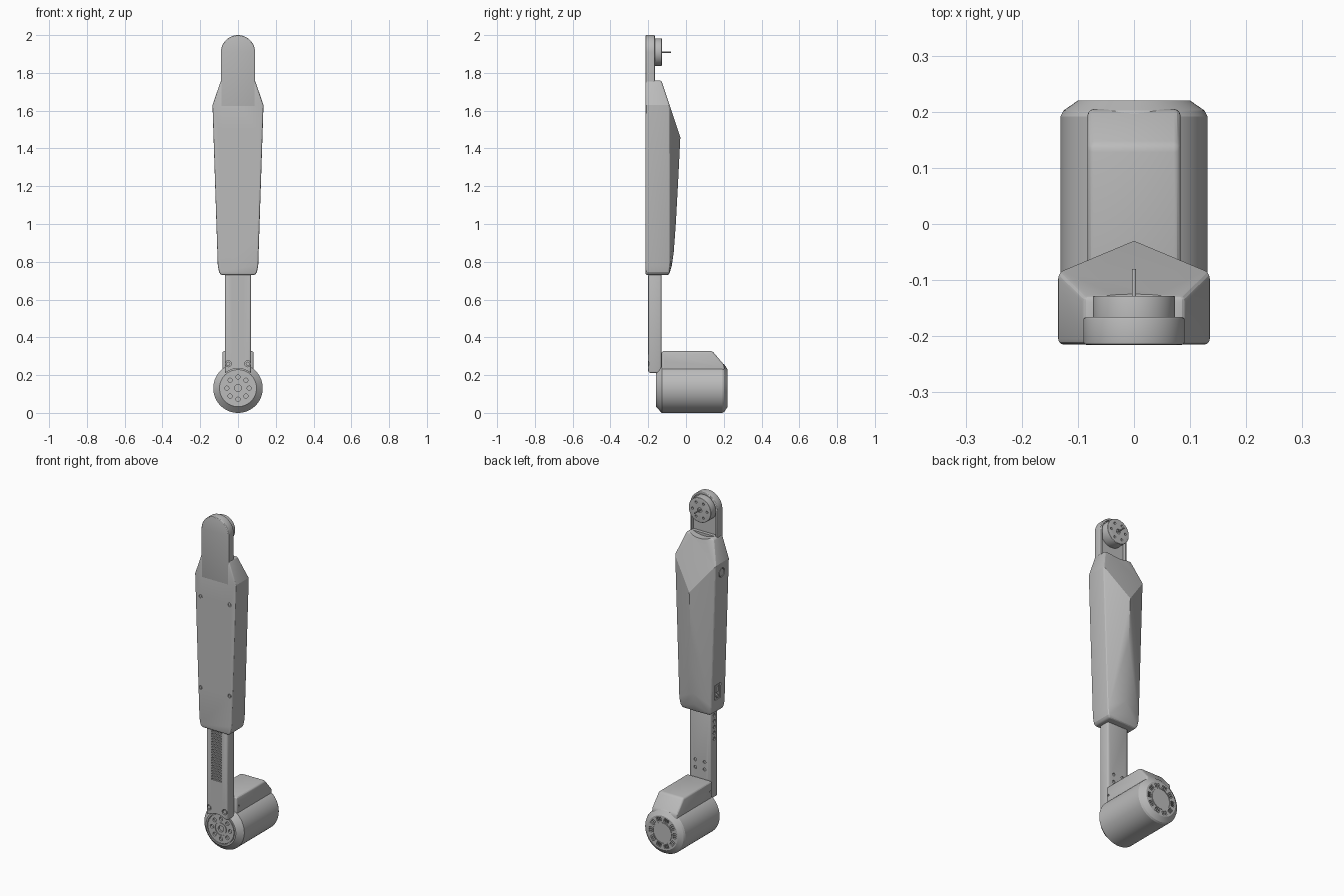
import bpy, bmesh, math
from mathutils import Matrix, Vector

if "Cube" in bpy.data.objects:
    bpy.data.objects.remove(bpy.data.objects["Cube"], do_unlink=True)

grey = bpy.data.materials.new("body grey")
grey.use_nodes = True
grey.diffuse_color = (0.5, 0.5, 0.5, 1)
grey.node_tree.nodes["Principled BSDF"].inputs["Base Color"].default_value = (0.5, 0.5, 0.5, 1)

TURN = {"y": Matrix.Rotation(math.pi / 2, 4, "X"), "x": Matrix.Rotation(math.pi / 2, 4, "Y")}
MOTOR_Z = 0.131
TOP_Z = 1.91


def add_box(bm, center, size, spin=0):
    m = Matrix.Translation(center) @ Matrix.Rotation(spin, 4, "Y") @ Matrix.Diagonal((*size, 1))
    bmesh.ops.create_cube(bm, size=1, matrix=m)


def add_cyl(bm, center, radius, depth, axis="y", sides=24):
    bmesh.ops.create_cone(bm, cap_ends=True, segments=sides, radius1=radius, radius2=radius,
                          depth=depth, matrix=Matrix.Translation(center) @ TURN[axis])


def add_prism(bm, points, offset):
    face = bm.faces.new([bm.verts.new(p) for p in points])
    ext = bmesh.ops.extrude_face_region(bm, geom=[face])
    moved = [g for g in ext["geom"] if isinstance(g, bmesh.types.BMVert)]
    bmesh.ops.translate(bm, verts=moved, vec=offset)


def capsule(radius, low, y):
    arc = [(radius * math.cos(math.pi * i / 32), y, TOP_Z + radius * math.sin(math.pi * i / 32))
           for i in range(33)]
    return arc + [(-radius, y, low), (radius, y, low)]


def finish(name, bm, bevel=0, cutter=None, limit=30, smooth=25):
    """Turn a bmesh into a finished object, bevelled first and then cut."""
    bmesh.ops.recalc_face_normals(bm, faces=bm.faces)
    mesh = bpy.data.meshes.new(name)
    bm.to_mesh(mesh)
    bm.free()
    mesh.materials.append(grey)
    ob = bpy.data.objects.new(name, mesh)
    bpy.context.collection.objects.link(ob)
    bpy.ops.object.select_all(action="DESELECT")
    ob.select_set(True)
    bpy.context.view_layer.objects.active = ob
    if bevel:
        mod = ob.modifiers.new("round", "BEVEL")
        mod.width, mod.segments = bevel, 3
        mod.limit_method, mod.angle_limit = "ANGLE", math.radians(limit)
        bpy.ops.object.modifier_apply(modifier=mod.name)
    if cutter:
        bmesh.ops.recalc_face_normals(cutter, faces=cutter.faces)
        cut_mesh = bpy.data.meshes.new("cutter")
        cutter.to_mesh(cut_mesh)
        cutter.free()
        cut_ob = bpy.data.objects.new("cutter", cut_mesh)
        cut_ob.hide_render = True
        bpy.context.collection.objects.link(cut_ob)
        mod = ob.modifiers.new("cut", "BOOLEAN")
        mod.operation, mod.solver, mod.object = "DIFFERENCE", "EXACT", cut_ob
        bpy.ops.object.modifier_apply(modifier=mod.name)
        bpy.data.objects.remove(cut_ob, do_unlink=True)
    bpy.ops.object.shade_smooth_by_angle(angle=math.radians(smooth))
    return ob


# Faceted upper shell: flat front, ridged back, sloped facet near the top
FRONT = -0.215
bm = bmesh.new()
for z, w, back in [(0.73, 0.09, -0.093), (0.745, 0.1, -0.088), (0.78, 0.107, -0.085),
                   (1.63, 0.135, -0.0867), (1.76, 0.09, -0.13)]:
    for x in (-w, w):
        bm.verts.new((x, FRONT, z))
        bm.verts.new((x, back, z))
for z, y in [(0.73, -0.09), (0.78, -0.075), (0.85, -0.065), (1.0, -0.054), (1.2, -0.043), (1.46, -0.03)]:
    bm.verts.new((0, y, z))
hull = bmesh.ops.convex_hull(bm, input=bm.verts)
spare = {g for g in hull["geom_interior"] + hull["geom_unused"] if isinstance(g, bmesh.types.BMVert)}
bmesh.ops.delete(bm, geom=list(spare), context="VERTS")
bmesh.ops.dissolve_limit(bm, angle_limit=math.radians(0.6), verts=bm.verts, edges=bm.edges)
cut = bmesh.new()
add_cyl(cut, (0, -0.065, TOP_Z), 0.165, 0.2, sides=64)
shell_screws = [(x, z) for x in (-0.095, 0.095) for z in (0.965, 1.505)]
for x, z in shell_screws:
    add_cyl(cut, (x, FRONT, z), 0.011, 0.012)
add_cyl(cut, (-0.135, -0.145, 1.57), 0.027, 0.016, "x", 32)
add_box(cut, (-0.11, -0.14, 0.86), (0.014, 0.055, 0.09))
finish("upper_shell", bm, 0.01, cut, limit=32, smooth=20)

# Rounded head plate with a recess behind it
bm, cut = bmesh.new(), bmesh.new()
add_prism(bm, capsule(0.09, 1.62, FRONT - 0.0004), (0, 0.05, 0))
add_prism(cut, capsule(0.079, 1.7, -0.185), (0, 0.05, 0))
finish("head_plate", bm, 0.005, cut, limit=40)

# Round output flange with bolt holes and a thin pin
bm, cut = bmesh.new(), bmesh.new()
add_cyl(bm, (0, -0.158, TOP_Z), 0.073, 0.06, sides=64)
for i in range(6):
    a = math.tau * i / 6
    add_cyl(cut, (0.048 * math.cos(a), -0.128, TOP_Z + 0.048 * math.sin(a)), 0.007, 0.02, sides=16)
add_cyl(cut, (0, -0.128, TOP_Z), 0.014, 0.012)
finish("head_flange", bm, 0.003, cut)
bm = bmesh.new()
add_cyl(bm, (0, -0.11, TOP_Z), 0.004, 0.06, sides=16)
finish("head_pin", bm)

# Side button, side socket and shell screws
bm = bmesh.new()
add_cyl(bm, (-0.128, -0.145, 1.57), 0.023, 0.01, "x", 32)
finish("side_button", bm, 0.002)
bm = bmesh.new()
add_box(bm, (-0.104, -0.14, 0.875), (0.01, 0.03, 0.035))
add_cyl(bm, (-0.104, -0.14, 0.835), 0.01, 0.01, "x")
finish("side_socket", bm)
bm = bmesh.new()
for x, z in shell_screws:
    add_cyl(bm, (x, FRONT + 0.004, z), 0.007, 0.006)
finish("shell_screws", bm)

# Narrow lower arm: front slots, side ports, rear holes and a rounded notch over the motor
bm, cut = bmesh.new(), bmesh.new()
add_box(bm, (0, -0.165, 0.475), (0.14, 0.07, 0.53))
add_cyl(cut, (0, -0.15, MOTOR_Z), 0.104, 0.2, sides=64)
for i in range(19):
    add_box(cut, (0, -0.2, 0.435 + i * 0.0157), (0.066, 0.014, 0.008))
for i in range(5):
    add_cyl(cut, (-0.07, -0.165, 0.56 + i * 0.035), 0.01, 0.012, "x")
for x in (-0.03, 0.03):
    for z in (0.38, 0.425):
        add_cyl(cut, (x, -0.13, z), 0.009, 0.012)
    add_cyl(cut, (math.copysign(0.052, x), -0.2, 0.26), 0.016, 0.02)
finish("lower_arm", bm, 0.012, cut)
bm = bmesh.new()
for x in (-0.052, 0.052):
    add_cyl(bm, (x, -0.193, 0.26), 0.011, 0.01)
finish("arm_bolts", bm)

# Motor housing: turned profile along y, with grooves on the front face
profile = [(0, -0.148), (0.018, -0.148), (0.018, -0.16), (0.034, -0.16), (0.034, -0.156),
           (0.038, -0.156), (0.038, -0.16), (0.085, -0.16), (0.085, -0.154), (0.089, -0.154),
           (0.089, -0.16), (0.098, -0.16), (0.131, -0.128), (0.131, 0.192), (0.126, 0.202),
           (0.1, 0.22), (0.062, 0.22), (0.062, 0.217), (0.059, 0.217), (0.059, 0.22), (0, 0.22)]
bm = bmesh.new()
verts = [bm.verts.new((r, y, MOTOR_Z)) for r, y in profile]
edges = [bm.edges.new(pair) for pair in zip(verts, verts[1:])]
bmesh.ops.spin(bm, geom=verts + edges, cent=(0, 0, MOTOR_Z), axis=(0, 1, 0),
               angle=math.tau, steps=72, use_merge=True)
bmesh.ops.remove_doubles(bm, verts=bm.verts, dist=0.0001)
cut = bmesh.new()
for i in range(8):
    a = math.tau * i / 8
    add_cyl(cut, (0.059 * math.cos(a), -0.16, MOTOR_Z + 0.059 * math.sin(a)), 0.011, 0.024)
for i in range(10):
    a = math.tau * i / 10
    for k in (-0.011, 0, 0.011):
        spot = Matrix.Rotation(a, 3, "Y") @ Vector((0.079, 0, k))
        add_box(cut, (spot.x, 0.22, MOTOR_Z + spot.z), (0.022, 0.024, 0.008), a)
finish("motor_housing", bm, 0, cut, smooth=25)

# Neck block on top of the motor, sloped at the rear
bm, cut = bmesh.new(), bmesh.new()
side = [(-0.13, 0.13), (-0.13, 0.327), (0.14, 0.327), (0.205, 0.25), (0.205, 0.13)]
add_prism(bm, [(-0.083, y, z) for y, z in side], (0.166, 0, 0))
for x in (-0.083, 0.083):
    add_cyl(cut, (x, -0.11, 0.27), 0.006, 0.012, "x", 16)
finish("motor_neck", bm, 0.012, cut)
